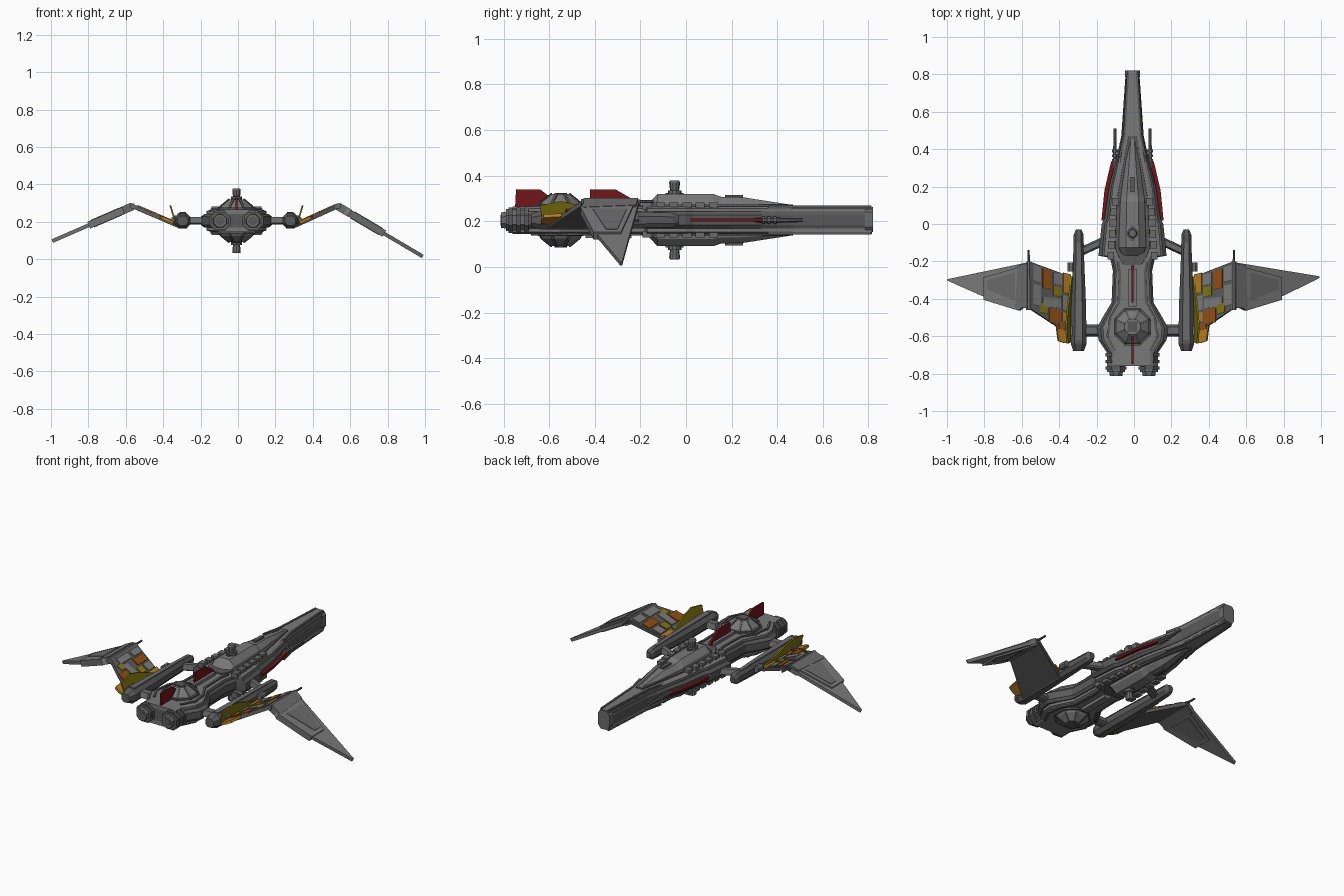
import bpy, bmesh, math
from mathutils import Vector as V

if "Cube" in bpy.data.objects:
    bpy.data.objects.remove(bpy.data.objects["Cube"])

OFF = V((-0.008, 0, 0))   # hull centre line sits slightly left because the wings differ


def mat(name, r, g, b):
    m = bpy.data.materials.new(name)
    m.diffuse_color = (r, g, b, 1)
    m.use_nodes = True
    m.node_tree.nodes["Principled BSDF"].inputs["Base Color"].default_value = m.diffuse_color
    return m


LIGHT = mat("light grey", .19, .19, .19)
DARK = mat("dark grey", .10, .10, .10)
MID = mat("mid grey", .145, .145, .145)
RED = mat("dark red", .17, .008, .010)
OLIVE = mat("olive yellow", .22, .18, .005)
ORANGE = mat("orange", .45, .19, .015)
BROWN = mat("rust orange", .28, .075, .006)


def loft(name, rings, m):
    """Skin a list of equal-length rings and cap both ends."""
    bm = bmesh.new()
    vr = [[bm.verts.new(V(p) + OFF) for p in r] for r in rings]
    n = len(vr[0])
    for a, b in zip(vr, vr[1:]):
        for i in range(n):
            bm.faces.new((a[i], a[(i + 1) % n], b[(i + 1) % n], b[i]))
    bm.faces.new(vr[0])
    bm.faces.new(vr[-1])
    bmesh.ops.recalc_face_normals(bm, faces=bm.faces)
    me = bpy.data.meshes.new(name)
    bm.to_mesh(me)
    bm.free()
    me.materials.append(m)
    ob = bpy.data.objects.new(name, me)
    bpy.context.collection.objects.link(ob)
    return ob


def ring(y, w, z0, z1, k=.75, a=.5, cx=0):
    """Chamfered eight-point cross-section at y; a = share of straight side."""
    c, h = (z0 + z1) / 2, (z1 - z0) / 2
    return [(cx + x * w, y, c + z * h) for x, z in
            ((1, -a), (1, a), (k, 1), (-k, 1), (-1, a), (-1, -a), (-k, -1), (k, -1))]


def box(name, c, s, m):
    x, y, z = s[0] / 2, s[1] / 2, s[2] / 2
    return loft(name, [[(c[0] + i * x, c[1] + j * y, c[2] + d) for i, j in
                        ((1, 1), (-1, 1), (-1, -1), (1, -1))] for d in (-z, z)], m)


def plate(name, pts, t, m, lift=0):
    """Flat polygon thickened along its normal; lift shifts it upward."""
    p = [V(q) for q in pts]
    n = (p[1] - p[0]).cross(p[2] - p[0]).normalized()
    if n.z < 0:
        n = -n
    return loft(name, [[q + n * (lift + d) for q in p] for d in (-t / 2, t / 2)], m)


def tube(name, c, prof, m, axis='y', n=8):
    """Turned part: prof = (position along axis, radius)."""
    rs = []
    for d, r in prof:
        an = [math.tau * (i + .5) / n for i in range(n)]
        if axis == 'y':
            rs.append([(c[0] + r * math.cos(t), d, c[2] + r * math.sin(t)) for t in an])
        else:
            rs.append([(c[0] + r * math.cos(t), c[1] + r * math.sin(t), d) for t in an])
    return loft(name, rs, m)


# ---- main hull: dark belt with lighter decks above and below
hull = [(.815, .036), (.47, .06), (.40, .075), (.33, .092), (.2, .125), (.03, .15), (0, .165),
        (-.17, .182), (-.18, .12), (-.25, .105), (-.42, .112), (-.5, .16), (-.555, .19),
        (-.62, .182), (-.69, .135), (-.76, .13)]
loft("hull_belt", [ring(y, w, .168, .242, .9, .6) for y, w in hull], DARK)
for s, nm in ((1, "upper"), (-1, "lower")):
    Z = lambda d: .205 + s * d
    loft(nm + "_deck", [ring(y, w * .84, *sorted((Z(.02), Z(.06))), .85, .6)
                        for y, w in hull], LIGHT)
    # spine dome
    dome = [(.47, .018, .066), (.25, .052, .1), (.155, .066, .102), (.12, .07, .114),
            (-.125, .078, .114), (-.175, .062, .062), (-.22, .04, .06)]
    loft(nm + "_spine", [[(w, y, Z(.05)), (w * .9, y, Z(.05 + (h - .05) * .5)),
                          (w * .45, y, Z(h)), (-w * .45, y, Z(h)),
                          (-w * .9, y, Z(.05 + (h - .05) * .5)), (-w, y, Z(.05))]
                         for y, w, h in dome], LIGHT)
    loft(nm + "_spine_skirt", [[(x * w * 1.22, y, Z(d)) for x, d in
                                ((1, .05), (.97, .068), (-.97, .068), (-1, .05))]
                               for y, w, h in dome], DARK)
    # gun turret stub
    tube(nm + "_turret", (0, -.05, 0), [(Z(.10), .03), (Z(.13), .03), (Z(.13), .02),
         (Z(.165), .024), (Z(.173), .02)], MID, 'z', 10)
    for y in (.21, -.05):
        box(nm + "_spine_hatch", (0, y, Z(.105 if y > 0 else .114)), (.024, .08, .012), DARK)
    # rear ball turret with framing
    tube(nm + "_ball_turret", (0, -.55, 0), [(Z(.03), .1), (Z(.065), .1), (Z(.08), .09),
         (Z(.114), .045)], LIGHT, 'z')
    tube(nm + "_ball_ring", (0, -.55, 0), [(Z(.05), .108), (Z(.07), .108)], DARK, 'z')
    box(nm + "_ball_cap", (0, -.55, Z(.113)), (.055, .055, .012), DARK)
    for i in range(8):
        t = math.tau * (i + .5) / 8
        u, v = V((math.cos(t), math.sin(t), 0)), V((-math.sin(t), math.cos(t), 0)) * .006
        loft(nm + "_ball_rib", [[V((0, -.55, Z(h))) + u * r + e * v for r, h, e in
             ((.1, .067, q), (.092, .082, q), (.044, .118, q), (.04, .1, q))]
             for q in (-1, 1)], DARK)
    # shoulder blocks
    for x in (-1, 1):
        for i in range(6):
            box(nm + "_shoulder_block", (x * (.1 + .004 * max(i - 1, 0) - .008 * (i == 0)),
                .12 - i * .058, Z(.062)), (.036, .04, .03), MID)
        # deck strips on the nose and neck
        loft(nm + "_nose_rail", [[(x * a, y, Z(d)) for a, d in
             ((w, .05), (w - .012, .05), (w - .012, .064), (w, .064))]
             for y, w in ((.81, .03), (.47, .05), (.36, .075))], DARK)
        loft(nm + "_neck_rail", [[(x * a, y, Z(d)) for a, d in
             ((w, .05), (w - .014, .05), (w - .014, .067), (w, .067))]
             for y, w in ((-.2, .085), (-.26, .075), (-.42, .08), (-.5, .125),
                          (-.6, .14), (-.68, .1))], DARK)
    box(nm + "_neck_block", (0, -.34, Z(.06)), (.045, .2, .035), LIGHT)

# nose tip and engines
loft("nose_tip", [ring(y, .04, .152, .262, .6, .6) for y in (.785, .82)], MID)
for x in (-1, 1):
    cx = x * .088
    tube("engine", (cx, 0, .205), [(-.64, .05), (-.79, .052), (-.79, .04), (-.812, .036)], MID)
    for y in (-.70, -.735, -.77):
        tube("engine_ring", (cx, 0, .205), [(y - .009, .06), (y + .009, .06)], DARK)
    tube("engine_glow_core", (cx, 0, .205), [(-.80, .025), (-.814, .025)], DARK)
    # forward cannon
    tube("cannon", (x * .094, 0, .205), [(.30, .012), (.51, .009)], DARK, n=6)
    for y in (.34, .365, .39):
        tube("cannon_ring", (x * .094, 0, .205), [(y - .007, .018), (y + .007, .018)], MID)
    # red side blades
    plate("red_side_blade", [(x * a, y, .205) for a, y in
          ((.08, .38), (.115, .33), (.15, .18), (.166, .02), (.1, .02))], .014, RED)

# red dorsal fins
for pts in ([(-.75, .25), (-.745, .34), (-.64, .34), (-.6, .31), (-.6, .25)],
            [(-.42, .26), (-.42, .34), (-.31, .34), (-.24, .30), (-.22, .26)]):
    loft("red_dorsal_fin", [[(d, y, z) for y, z in pts] for d in (-.005, .005)], RED)

# ---- wings: the two sides fold at slightly different angles
for x, hx, tx, tz, ty in ((-1, .555, .989, .095, -.295), (1, .542, 1.0, .012, -.28)):
    # side pod
    loft("pod", [ring(y, w, .205 - h, .205 + h, .5, .45, x * .288) for y, w, h in
         ((-.03, .014, .018), (-.055, .026, .032), (-.2, .03, .036), (-.45, .04, .041),
          (-.64, .042, .041), (-.68, .028, .026))], DARK)
    loft("pod_top_panel", [[(x * .288 + i * w, y, z) for i, z in
         ((1, .2), (1, zt), (-1, zt), (-1, .2))] for y, w, zt in
         ((-.1, .01, .24), (-.25, .013, .246), (-.62, .018, .251))], MID)
    for y in (-.23, -.57):
        tube("pod_knuckle", (x * .328, 0, .215), [(y - .025, .02), (y + .025, .02)], MID)
    # struts from hull to pod
    for (ya, yb, t) in ((-.08, -.145, .025), (-.57, -.57, .032)):
        loft("strut", [[(x * a, y + i * t, .205 + j * .02) for i, j in
             ((1, -.6), (.6, 1), (-.6, 1), (-1, -.6), (-.6, -1), (.6, -1))]
             for a, y in ((.13, ya), (.27, yb))], MID)

    # inner wing panel
    def inn(pts):
        return [(x * a, y, .182 + (a - .32) * (.283 - .182) / (hx - .32)) for a, y in pts]

    def out(pts):
        return [(x * a, y, .283 + (a - hx) * (tz - .283) / (tx - hx)) for a, y in pts]

    plate("inner_wing", inn([(.31, -.29), (hx, -.2), (hx, -.45), (.31, -.61)]), .022, DARK)
    for a0, a1, y0, y1, m in (
            (.335, .375, -.27, -.375, ORANGE), (.38, .43, -.27, -.33, LIGHT),
            (.44, .485, -.25, -.35, BROWN), (.495, .535, -.23, -.31, LIGHT),
            (.385, .43, -.34, -.39, OLIVE), (.345, .38, -.39, -.47, LIGHT),
            (.39, .485, -.40, -.45, LIGHT), (.39, .45, -.46, -.535, BROWN),
            (.46, .50, -.43, -.48, OLIVE), (.495, .535, -.33, -.44, LIGHT),
            (.345, .40, -.54, -.57, BROWN), (.345, .38, -.48, -.53, ORANGE)):
        plate("wing_panel", inn([(a0, y0), (a1, y0 + .01), (a1, y1 + .01), (a0, y1)]),
              .009, m, .0125)
    plate("orange_root_flap", inn([(.325, -.56), (.41, -.545), (.40, -.625), (.37, -.635),
                                   (.34, -.635)]), .016, ORANGE, .005)
    # olive blade standing beside the pod
    loft("olive_blade", [[(x * (.322 + (z - .2) * .32 + d), y, z) for y, z in
         ((-.63, .2), (-.64, .27), (-.55, .288), (-.47, .272), (-.28, .2))]
         for d in (0, .009)], OLIVE)
    # fold hinge and wing gun
    tube("wing_hinge", (x * hx, 0, .283), [(-.2, .014), (-.46, .016)], MID)
    tube("wing_gun", (x * hx, 0, .286), [(-.14, .006), (-.24, .008)], DARK, n=6)

    # outer wing: thin blade plus thicker root slab and raised panels
    plate("outer_wing", out([(hx, -.205), (tx - .004, ty), (tx - .004, ty - .008),
                             (.8, -.385), (hx, -.452)]), .02, LIGHT)
    slab = [(hx + .025, -.225), (.79, -.285), (.79, -.405), (.605, -.462), (hx + .02, -.44)]
    plate("outer_wing_slab", out(slab), .038, LIGHT)
    plate("outer_wing_panel", out([(.62, -.26), (.77, -.30), (.77, -.35), (.62, -.41)]),
          .044, MID)
    plate("outer_wing_root", out([(hx, -.21), (hx + .05, -.22), (hx + .065, -.45),
                                  (hx, -.45)]), .042, MID)
